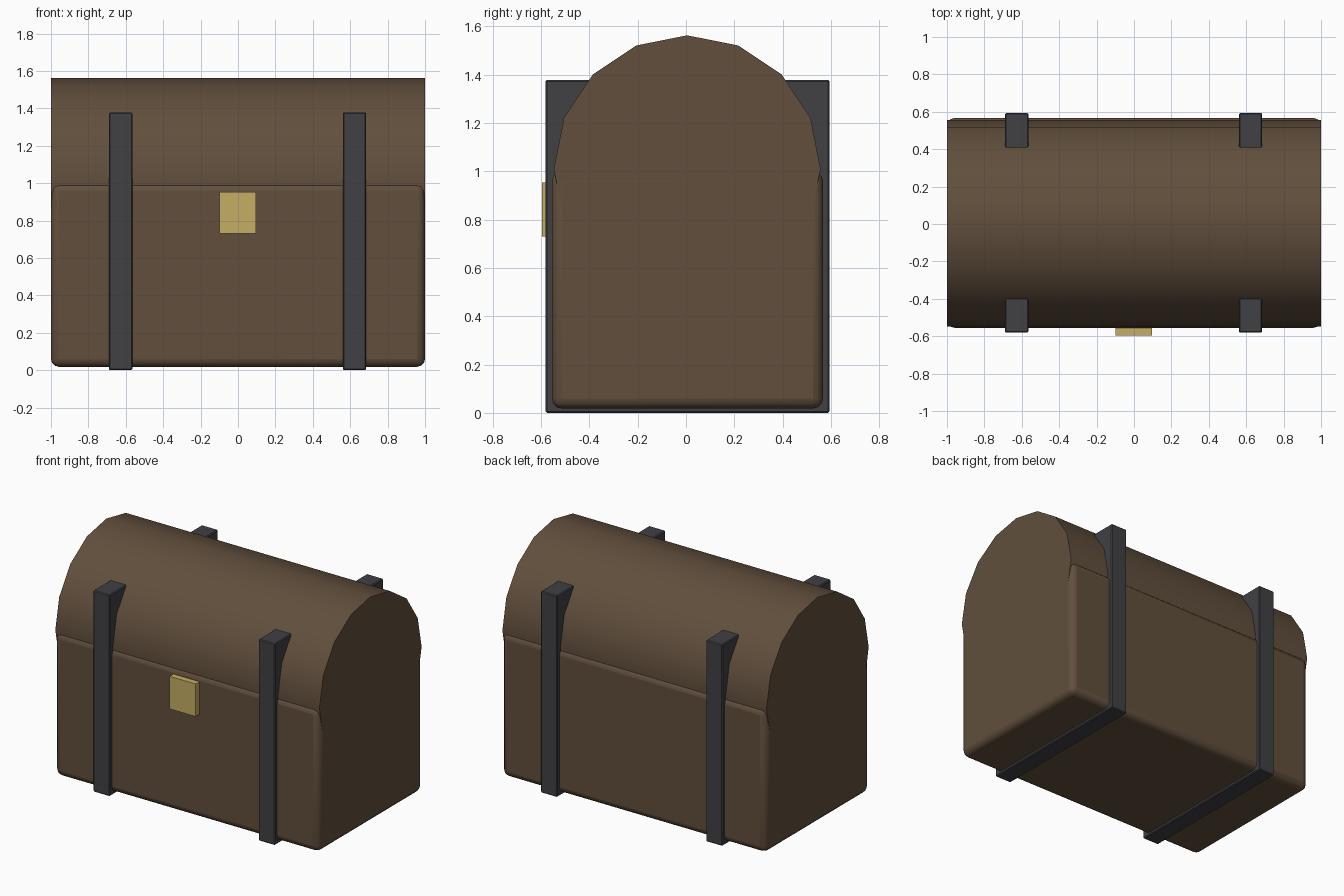
import bpy
import math

if "Cube" in bpy.data.objects:
    bpy.data.objects.remove(bpy.data.objects["Cube"])


def material(name, color):
    m = bpy.data.materials.new(name)
    m.diffuse_color = (*color, 1)
    m.use_nodes = True
    m.node_tree.nodes["Principled BSDF"].inputs["Base Color"].default_value = m.diffuse_color
    return m


wood = material("wood", (0.12, 0.078, 0.046))
iron = material("iron", (0.052, 0.052, 0.06))
brass = material("brass", (0.56, 0.42, 0.13))


def finish(name, mat, bevel=0, segments=1):
    ob = bpy.context.object
    ob.name = name
    ob.data.materials.append(mat)
    bpy.ops.object.transform_apply(location=False, rotation=True, scale=True)
    if bevel:
        mod = ob.modifiers.new("bevel", 'BEVEL')
        mod.width = bevel
        mod.segments = segments
    return ob


def box(name, lo, hi, mat, bevel=0, segments=1):
    bpy.ops.mesh.primitive_cube_add(
        size=1, location=[(a + b) / 2 for a, b in zip(lo, hi)])
    bpy.context.object.scale = [b - a for a, b in zip(lo, hi)]
    return finish(name, mat, bevel, segments)


# Chest body with rounded edges
box("chest_body", (-1, -0.555, 0.018), (1, 0.567, 1.0), wood, 0.042, 3)
bpy.ops.object.shade_smooth_by_angle(angle=math.radians(35))

# Barrel lid: a 16-sided drum sunk into the body, corner pointing up
bpy.ops.mesh.primitive_cylinder_add(
    vertices=16, radius=0.552, depth=1.999,
    location=(0, 0.005, 1.01), rotation=(0, math.pi / 2, 0))
finish("barrel_lid", wood)
bpy.ops.object.shade_smooth_by_angle(angle=math.radians(35))

# Iron straps, slabs passing through body and lid
for side, x in (("left", -0.627), ("right", 0.623)):
    box(side + "_strap", (x - 0.0625, -0.581, 0), (x + 0.0625, 0.593, 1.378),
        iron, 0.006, 1)

# Brass clasp on the front
box("clasp", (-0.1, -0.596, 0.73), (0.097, -0.53, 0.953), brass)
